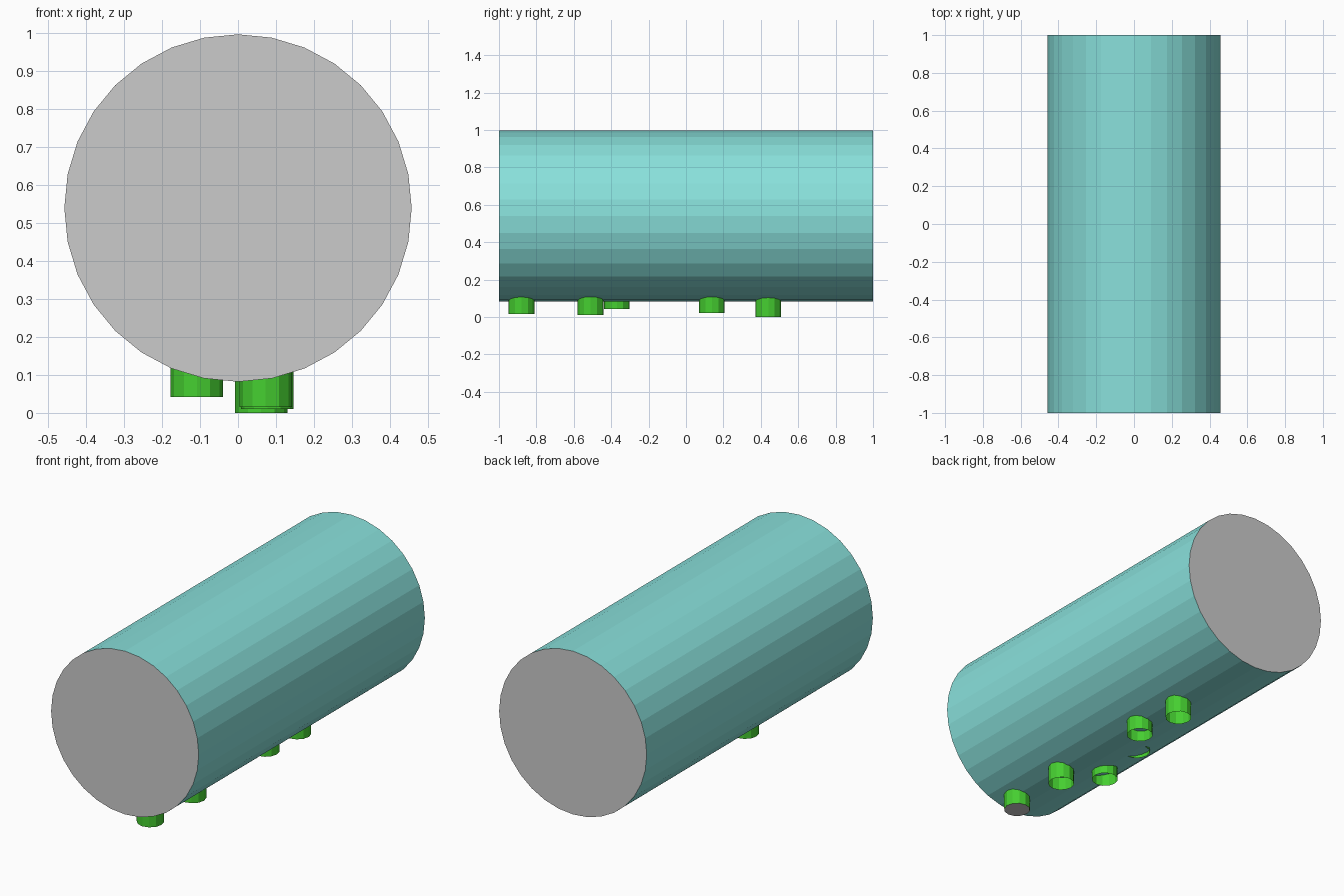
import bpy, bmesh, math
from mathutils import Matrix

if "Cube" in bpy.data.objects:
    bpy.data.objects.remove(bpy.data.objects["Cube"])


def material(name, color):
    m = bpy.data.materials.new(name)
    m.diffuse_color = (*color, 1)
    m.use_nodes = True
    m.node_tree.nodes["Principled BSDF"].inputs["Base Color"].default_value = m.diffuse_color
    return m


TEAL = material("teal", (0.25, 0.75, 0.71))
GREEN = material("green", (0.06, 0.62, 0.03))


def cylinder(name, radius, height, sides, mat, matrix, caps="both"):
    """Coloured wall, grey caps; caps can be 'both', 'bottom' or 'none'."""
    bm = bmesh.new()
    bmesh.ops.create_cone(bm, cap_ends=caps != "none", segments=sides,
                          radius1=radius, radius2=radius, depth=height)
    ends = [f for f in bm.faces if abs(f.normal.z) > 0.9]
    for f in ends:
        f.material_index = 1
    if caps == "bottom":
        bmesh.ops.delete(bm, geom=[f for f in ends if f.normal.z > 0],
                         context='FACES_ONLY')
    bm.transform(matrix)
    mesh = bpy.data.meshes.new(name)
    bm.to_mesh(mesh)
    bm.free()
    mesh.materials.append(mat)
    mesh.materials.append(None)
    obj = bpy.data.objects.new(name, mesh)
    bpy.context.collection.objects.link(obj)
    return obj


# Large drum lying along y
cylinder("drum", 0.457, 2.0, 32, TEAL,
         Matrix.Translation((0, 0, 0.539)) @ Matrix.Rotation(math.pi / 2, 4, 'X'))

# Short pipe studs under the drum: x, y, bottom z; only the first is closed
STUDS = [(0.073, -0.88, 0.015), (0.077, -0.51, 0.01), (-0.108, -0.37, 0.042),
         (-0.108, -0.104, 0.095), (0.076, 0.138, 0.022), (0.061, 0.44, 0.0)]
STUD_HEIGHT = 0.14
for i, (x, y, z) in enumerate(STUDS):
    cylinder(f"pipe_stud_{i + 1}", 0.069, STUD_HEIGHT, 12, GREEN,
             Matrix.Translation((x, y, z + STUD_HEIGHT / 2)),
             "bottom" if i == 0 else "none")
